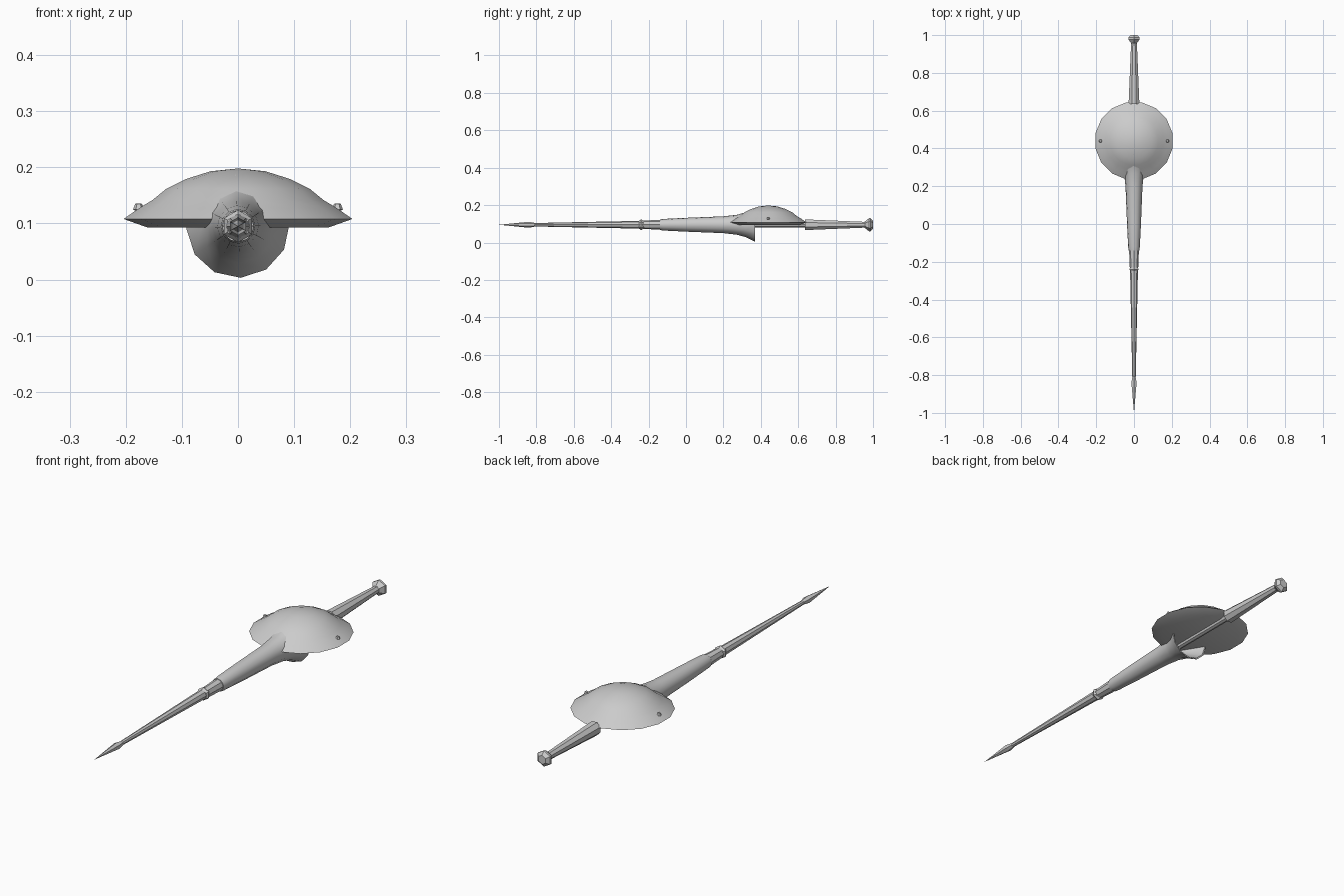
import bpy, bmesh, math
from mathutils import Vector

if "Cube" in bpy.data.objects:
    bpy.data.objects.remove(bpy.data.objects["Cube"])

AXIS_Z = 0.095


def lathe(name, profile, sides, origin, axis, turn=0.0, angle=35):
    """Revolve (radius, distance) points around the y or z axis; zero radius makes a pole."""
    bm = bmesh.new()
    rings = []
    for r, d in profile:
        ring = []
        for i in range(1 if r == 0 else sides):
            a = turn + 2 * math.pi * i / sides
            u, v = r * math.cos(a), r * math.sin(a)
            co = Vector((u, d, v)) if axis == 'Y' else Vector((u, v, d))
            ring.append(bm.verts.new(co + Vector(origin)))
        rings.append(ring)
    for a, b in zip(rings, rings[1:]):
        for i in range(sides):
            j = (i + 1) % sides
            quad = [a[i % len(a)], a[j % len(a)], b[j % len(b)], b[i % len(b)]]
            bm.faces.new(list(dict.fromkeys(quad)))
    bmesh.ops.recalc_face_normals(bm, faces=bm.faces)
    mesh = bpy.data.meshes.new(name)
    bm.to_mesh(mesh)
    bm.free()
    ob = bpy.data.objects.new(name, mesh)
    bpy.context.collection.objects.link(ob)
    bpy.ops.object.select_all(action='DESELECT')
    ob.select_set(True)
    bpy.context.view_layer.objects.active = ob
    bpy.ops.object.shade_smooth_by_angle(angle=math.radians(angle))
    return ob


C = (0, 0, AXIS_Z)

# Pointed head and the slim front shaft
lathe("spear_tip", [(0, -1), (0.016, -0.84), (0.009, -0.805), (0, -0.805)], 6, C, 'Y', math.pi / 6)
lathe("front_shaft", [(0, -0.82), (0.009, -0.82), (0.021, -0.24), (0, -0.24)], 8, C, 'Y')

# Collar ring and grooved band joining the shafts
lathe("collar", [(0, -0.25), (0.022, -0.25), (0.029, -0.24), (0.022, -0.228), (0, -0.228)],
      6, C, 'Y', math.pi / 6)
lathe("band", [(0, -0.24), (0.022, -0.24), (0.026, -0.14), (0, -0.14)], 8, C, 'Y')

# Rear shaft swelling into a hollow flared hand guard
lathe("flared_guard",
      [(0, -0.14), (0.028, -0.14), (0.031, -0.12), (0.037, 0.0), (0.045, 0.2), (0.053, 0.27),
       (0.066, 0.32), (0.092, 0.37), (0.086, 0.37), (0.058, 0.325), (0.03, 0.28), (0, 0.28)],
      12, C, 'Y', math.radians(3))

# Grip rod, handle and pommel
lathe("grip_rod", [(0, 0.26), (0.015, 0.26), (0.015, 0.65), (0, 0.65)], 8, C, 'Y')
lathe("handle", [(0, 0.635), (0.031, 0.635), (0.016, 0.972), (0, 0.972)], 8, C, 'Y', math.pi / 8)
lathe("pommel", [(0, 0.955), (0.016, 0.955), (0.035, 0.978), (0.035, 0.987), (0.02, 1.0), (0, 1.0)],
      6, C, 'Y', math.pi / 6)

# Domed shield with a chamfered rim and flat underside
lathe("domed_shield",
      [(0, 0.198), (0.05, 0.193), (0.095, 0.179), (0.13, 0.162), (0.155, 0.142), (0.18, 0.127),
       (0.208, 0.108), (0.165, 0.093), (0, 0.093)],
      16, (0, 0.44, 0), 'Z', math.pi / 16)

# Small rivets on the shield sides
for side in (-1, 1):
    lathe("rivet", [(0, 0.136), (0.006, 0.135), (0.01, 0.125), (0, 0.12)], 6,
          (side * 0.177, 0.44, 0), 'Z')
